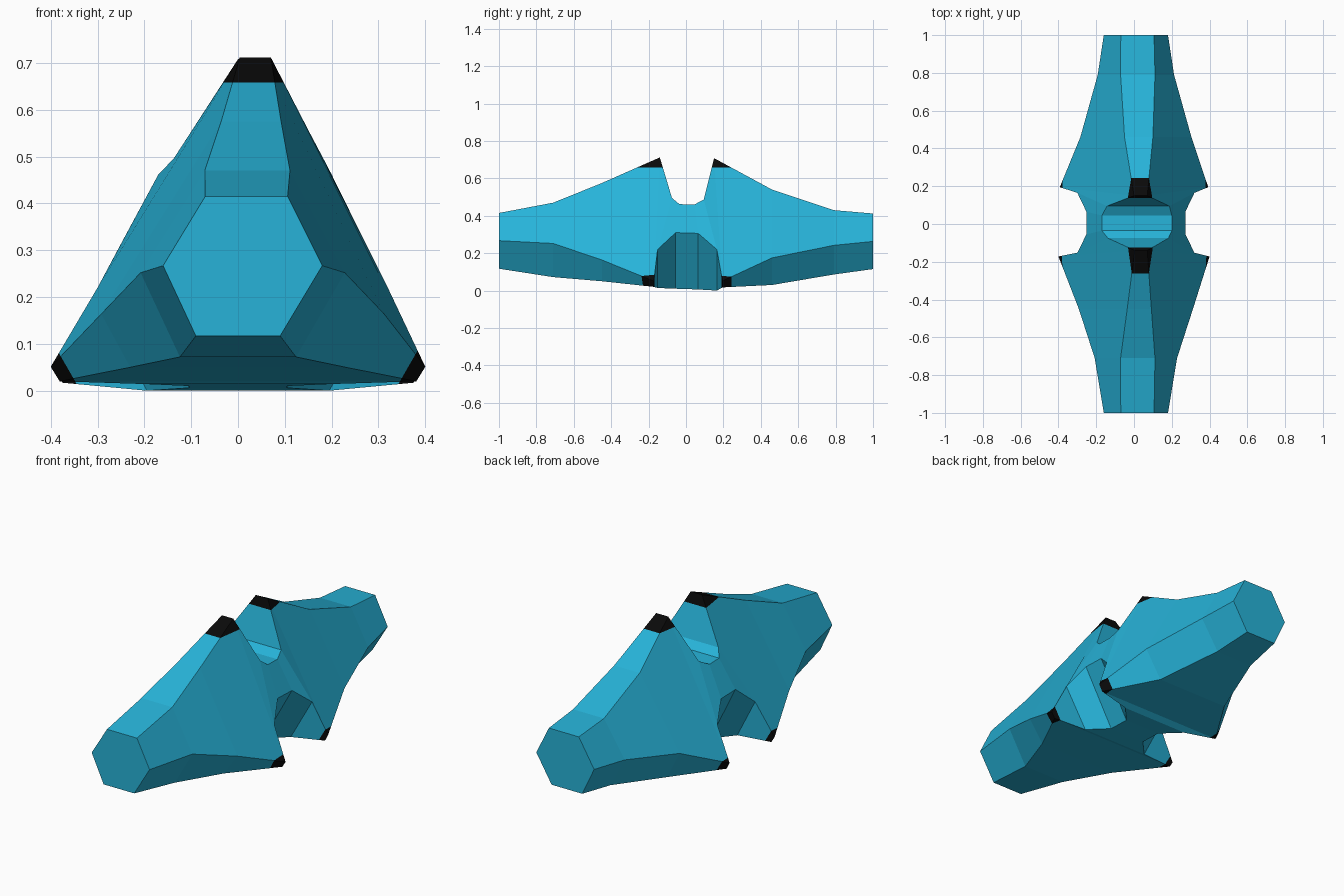
import bpy, bmesh
from mathutils import Vector


def make_mat(name, rgb):
    m = bpy.data.materials.new(name)
    m.diffuse_color = (*rgb, 1)
    return m


teal = make_mat("teal blue", (0.02, 0.45, 0.69))
black = make_mat("black", (0.003, 0.003, 0.003))

# Stations from front to back. Each is a triangle with cut corners:
# top y, side y, top z, top centre x, top half width,
# side half width, side z, base half width, base z
stations = [
    (-1.00, -1.00, 0.415, 0.018, 0.088, 0.170, 0.267, 0.090, 0.117),
    (-0.71, -0.71, 0.470, 0.020, 0.091, 0.218, 0.252, 0.124, 0.072),
    (-0.45, -0.45, 0.575, 0.028, 0.064, 0.302, 0.164, 0.230, 0.050),
    (-0.14, -0.172, 0.712, 0.037, 0.033, 0.400, 0.051, 0.381, 0.020),
    (-0.075, -0.152, 0.495, 0.022, 0.160, 0.310, 0.220, 0.195, 0.014),
    (-0.035, -0.055, 0.462, 0.015, 0.185, 0.262, 0.310, 0.105, 0.010),
    (0.045, 0.065, 0.460, 0.015, 0.185, 0.262, 0.306, 0.105, 0.006),
    (0.095, 0.165, 0.487, 0.022, 0.165, 0.310, 0.220, 0.195, 0.000),
    (0.15, 0.195, 0.708, 0.035, 0.035, 0.393, 0.052, 0.375, 0.017),
    (0.46, 0.46, 0.540, 0.025, 0.075, 0.294, 0.175, 0.212, 0.030),
    (0.79, 0.79, 0.430, 0.020, 0.091, 0.202, 0.242, 0.110, 0.086),
    (1.00, 1.00, 0.412, 0.018, 0.088, 0.170, 0.263, 0.090, 0.115),
]


def section(ty, sy, tz, cx, tw, sw, sz, bw, bz):
    # the side corners lean slightly to +x except at the tips
    dx = 0.01 if sw < 0.35 else 0.0
    return [(cx - tw, ty, tz), (cx + tw, ty, tz), (dx + sw, sy, sz),
            (bw, sy, bz), (-bw, sy, bz), (dx - sw, sy, sz)]


# Loft the body through the stations and cap both ends
bm = bmesh.new()
rings = [[bm.verts.new(p) for p in section(*s)] for s in stations]
for a, b in zip(rings, rings[1:]):
    for i in range(6):
        j = (i + 1) % 6
        bm.faces.new((a[i], a[j], b[j], b[i]))
bm.faces.new(rings[0])
bm.faces.new(rings[-1])
bmesh.ops.recalc_face_normals(bm, faces=bm.faces)

# Cut the corner tips along one plane per corner and paint them black
tips = [(Vector((0.03, 0, 0.658)), Vector((0, 0, 1))),
        (Vector((0.366, 0, 0.055)), Vector((0.87, 0, -0.5))),
        (Vector((-0.368, 0, 0.055)), Vector((-0.87, 0, -0.5)))]
for co, no in tips:
    bmesh.ops.bisect_plane(bm, geom=bm.verts[:] + bm.edges[:] + bm.faces[:],
                           plane_co=co, plane_no=no, dist=1e-5)
for f in bm.faces:
    c = f.calc_center_median()
    f.material_index = int(any((c - co).dot(no) > 0 for co, no in tips))
    f.smooth = False

mesh = bpy.data.meshes.new("faceted_body")
bm.to_mesh(mesh)
bm.free()
mesh.materials.append(teal)
mesh.materials.append(black)
body = bpy.data.objects.new("faceted_body", mesh)
bpy.context.collection.objects.link(body)
